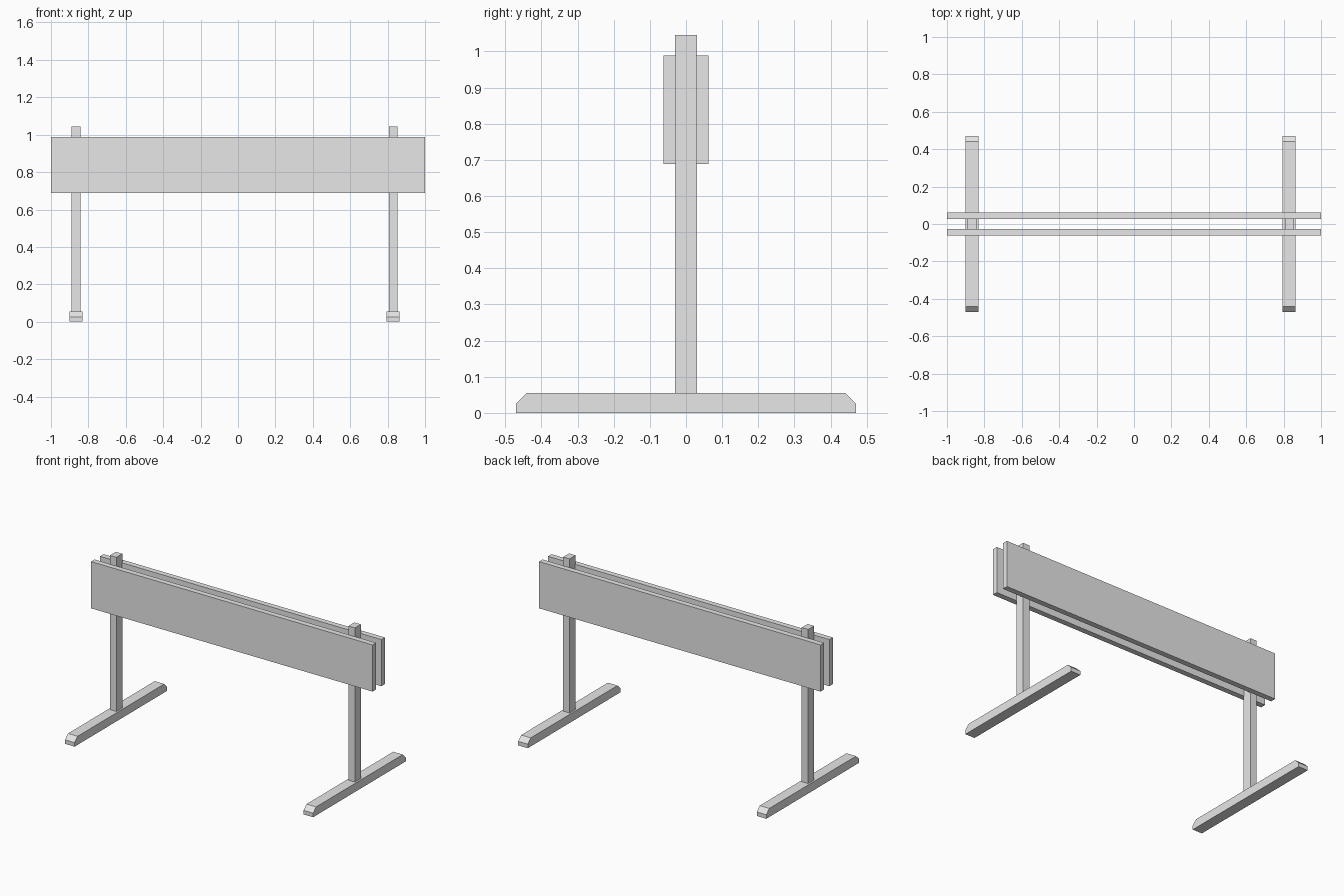
import bpy
import bmesh

cube = bpy.data.objects.get("Cube")
if cube:
    bpy.data.objects.remove(cube, do_unlink=True)

# Plain grey for every part
grey = bpy.data.materials.new("light grey")
grey.use_nodes = True
grey.diffuse_color = (0.8, 0.8, 0.8, 1)
grey.node_tree.nodes["Principled BSDF"].inputs["Base Color"].default_value = grey.diffuse_color


def extrude_profile(name, profile, x_min, x_max):
    """Extrude a closed (y, z) outline along x."""
    bm = bmesh.new()
    face = bm.faces.new([bm.verts.new((x_min, y, z)) for y, z in profile])
    result = bmesh.ops.extrude_face_region(bm, geom=[face])
    moved = [v for v in result["geom"] if isinstance(v, bmesh.types.BMVert)]
    bmesh.ops.translate(bm, verts=moved, vec=(x_max - x_min, 0, 0))
    bmesh.ops.recalc_face_normals(bm, faces=bm.faces)
    mesh = bpy.data.meshes.new(name)
    bm.to_mesh(mesh)
    bm.free()
    mesh.materials.append(grey)
    obj = bpy.data.objects.new(name, mesh)
    bpy.context.collection.objects.link(obj)
    return obj


def rectangle(y_min, y_max, z_min, z_max):
    return [(y_min, z_min), (y_max, z_min), (y_max, z_max), (y_min, z_max)]


FOOT_TOP = 0.055
POST_HALF = 0.03

# Foot outline with chamfered upper ends
half_foot = [(0.47, 0), (0.47, 0.026), (0.44, FOOT_TOP)]
foot = half_foot + [(-y, z) for y, z in reversed(half_foot)]

# Two stands, each a foot and an upright post
for side, x in (("right", -0.866), ("left", 0.829)):
    extrude_profile(side + "_foot", foot, x - 0.034, x + 0.034)
    post = rectangle(-POST_HALF, POST_HALF, FOOT_TOP, 1.045)
    extrude_profile(side + "_post", post, x - 0.023, x + 0.023)

# Long boards clasping the posts front and back
for name, inner, outer in (("front_board", -0.027, -0.0625), ("back_board", 0.027, 0.0625)):
    board = rectangle(min(inner, outer), max(inner, outer), 0.688, 0.988)
    extrude_profile(name, board, -1, 1)
